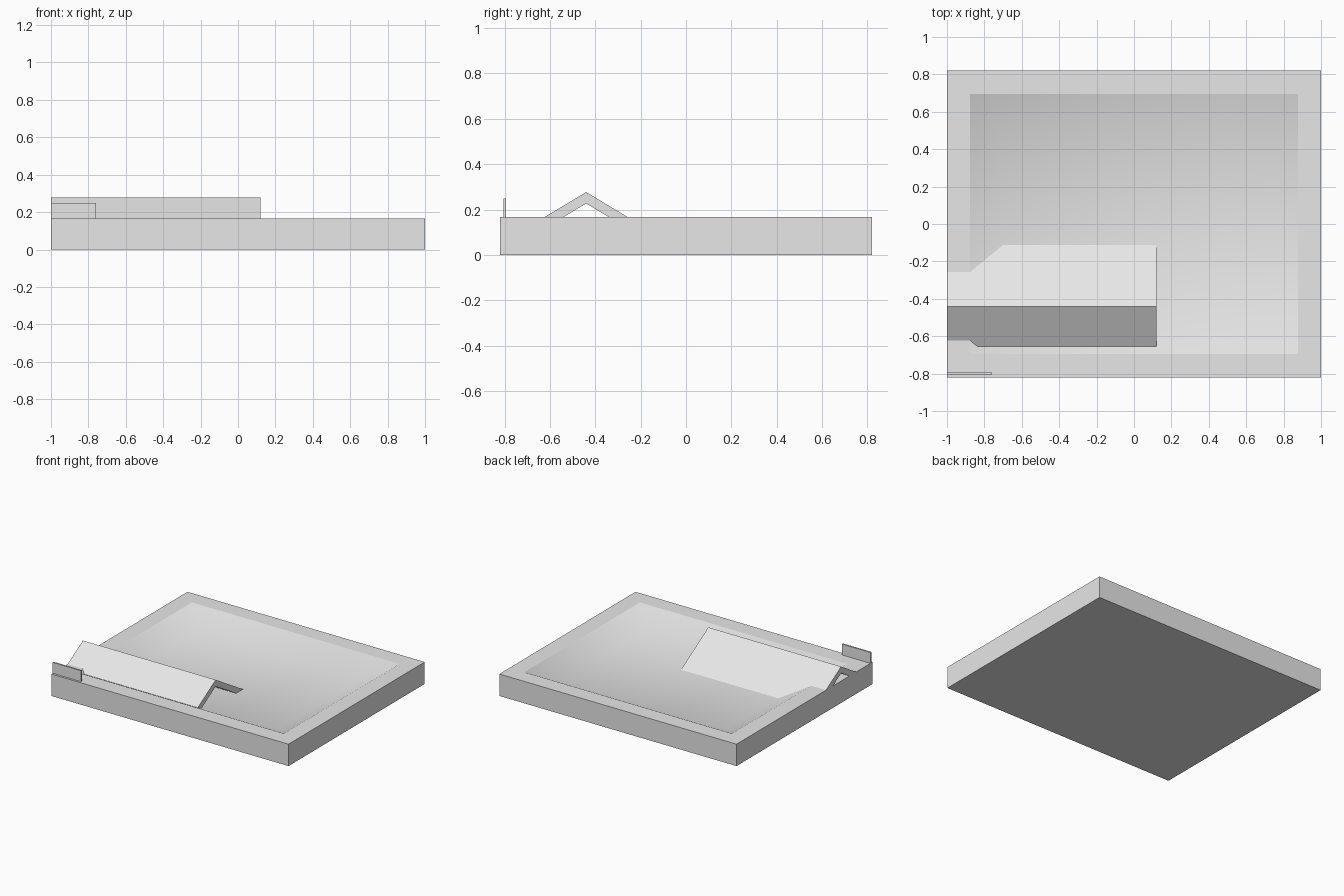
import bpy
import bmesh

cube = bpy.data.objects.get("Cube")
if cube:
    bpy.data.objects.remove(cube, do_unlink=True)

# One flat grey for everything
grey = bpy.data.materials.new("light_grey")
grey.use_nodes = True
grey.diffuse_color = (0.8, 0.8, 0.8, 1)
for node in grey.node_tree.nodes:
    if node.type == 'BSDF_PRINCIPLED':
        node.inputs["Base Color"].default_value = grey.diffuse_color


def make_object(name, bm):
    bmesh.ops.recalc_face_normals(bm, faces=bm.faces)
    mesh = bpy.data.meshes.new(name)
    bm.to_mesh(mesh)
    bm.free()
    mesh.materials.append(grey)
    obj = bpy.data.objects.new(name, mesh)
    bpy.context.collection.objects.link(obj)
    return obj


def box(low, high):
    bm = bmesh.new()
    bmesh.ops.create_cube(bm, size=1)
    for v in bm.verts:
        v.co = [l + (c + 0.5) * (h - l) for c, l, h in zip(v.co, low, high)]
    return bm


TOP = 0.167

# Base slab, with a shallow dish sunk into its top
bm = box((-1, -0.82, 0), (1, 0.82, TOP))
bm.normal_update()
top = max(bm.faces, key=lambda f: f.calc_center_median().z)
bmesh.ops.inset_individual(bm, faces=[top], thickness=0.175)
walls = bmesh.ops.inset_individual(bm, faces=[top], thickness=0.25, depth=-0.087)
# The dish is smooth inside a crisp rim
for face in walls["faces"] + [top]:
    face.smooth = True
make_object("base", bm)

# Folded roof: a chevron extruded along x, its eaves sunk into the base
RIDGE_Y, RIDGE_Z, SLOPE, THICK, REACH = -0.44, 0.277, 0.6, 0.05, 0.35
outer = [(s * REACH, RIDGE_Z - abs(s) * REACH * SLOPE) for s in (-1, 0, 1)]
profile = outer + [(y, z - THICK) for y, z in reversed(outer)]
bm = bmesh.new()
end = bm.faces.new([bm.verts.new((-1, RIDGE_Y + y, z)) for y, z in profile])
ext = bmesh.ops.extrude_face_region(bm, geom=[end], use_keep_orig=True)
for v in ext["geom"]:
    if isinstance(v, bmesh.types.BMVert):
        v.co.x = 0.12
make_object("folded_roof", bm)

# Small upright plate at the front corner
make_object("upright_plate", box((-1, -0.805, TOP), (-0.76, -0.793, 0.25)))
